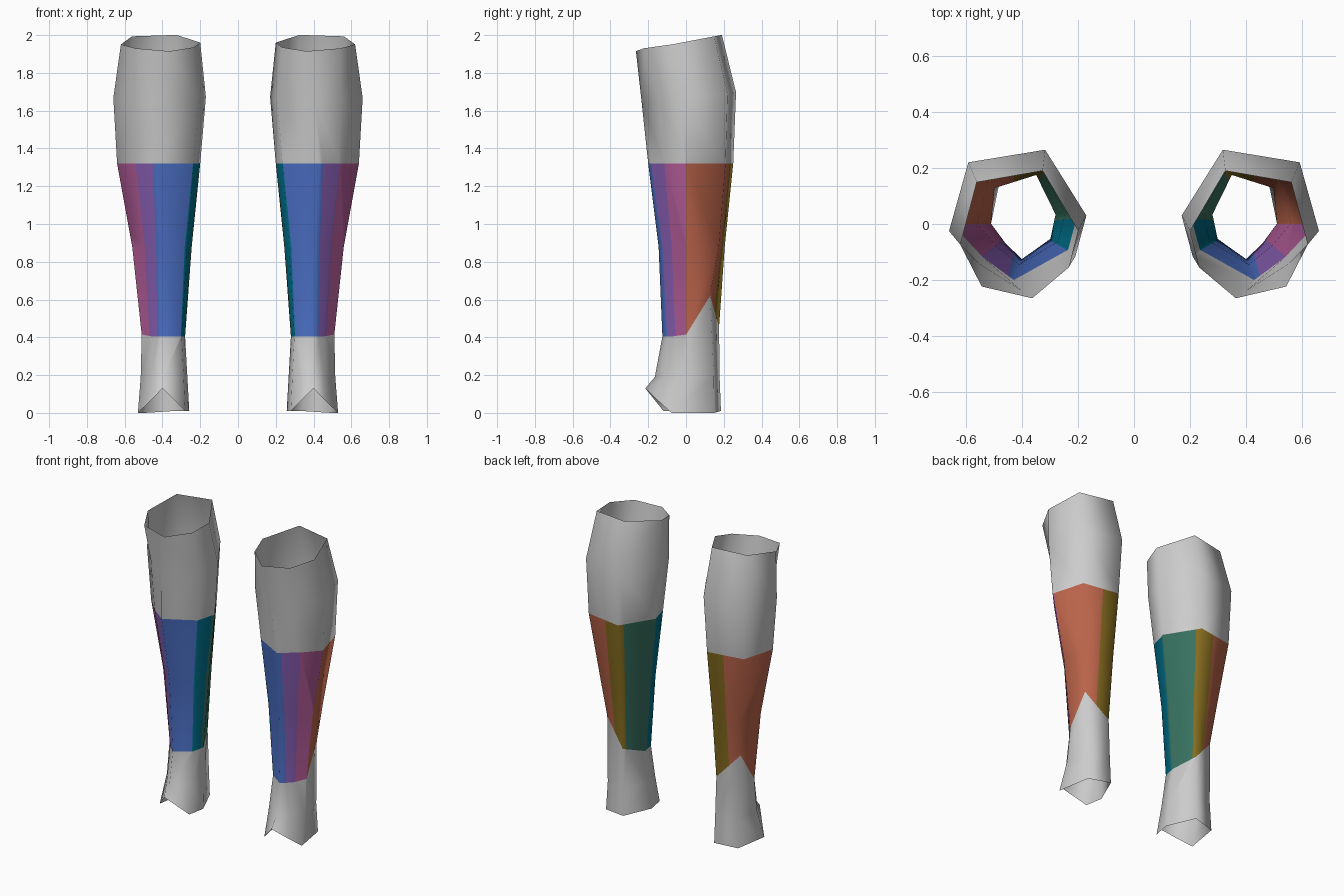
import bpy, bmesh, math
from mathutils import Vector

cube = bpy.data.objects.get("Cube")
if cube:
    bpy.data.objects.remove(cube, do_unlink=True)


def make_material(name, rgb):
    """Flat material from an sRGB triple."""
    linear = [c / 12.92 if c < 0.04 else ((c + 0.055) / 1.055) ** 2.4 for c in rgb]
    mat = bpy.data.materials.new(name)
    mat.use_nodes = True
    mat.diffuse_color = (*linear, 1)
    bsdf = mat.node_tree.nodes["Principled BSDF"]
    bsdf.inputs["Base Color"].default_value = (*linear, 1)
    bsdf.inputs["Roughness"].default_value = 0.8
    return mat


materials = [make_material(*m) for m in (
    ("light grey", (0.8, 0.8, 0.8)),
    ("orange", (0.73, 0.39, 0.29)),
    ("olive", (0.52, 0.42, 0.12)),
    ("green", (0.22, 0.45, 0.38)),
    ("teal", (0.0, 0.44, 0.55)),
    ("blue", (0.29, 0.43, 0.76)),
    ("purple", (0.53, 0.37, 0.7)),
    ("magenta", (0.7, 0.36, 0.6)),
)]

# Angle, seen from above, where each painted strip ends (starting at the outer side)
STRIP_ENDS = (80, 112, 174, 210, 285, 321, 360)

# Seven-sided cross-section in a unit box, clockwise from the inner back corner
SECTION = ((.3, 1), (.86, .91), (1, .42), (.77, .18), (.52, 0), (.08, .24), (0, .53))
BACK_IN, BACK_OUT, OUTER, FRONT_OUT, FRONT, FRONT_IN, INNER = range(len(SECTION))

# Rings from the top: height, slope along y, x range, y range, corner shifts
RINGS = (
    (1.965, .19, .2, .62, -.265, .19, {FRONT: (-.055, 0, 0), FRONT_OUT: (.02, -.04, 0)}),
    (1.67, .1, .17, .66, -.235, .265, {FRONT: (-.02, 0, 0)}),
    (1.32, 0, .2, .64, -.2, .25, {}),
    (.88, 0, .245, .56, -.145, .205, {}),
    (.405, 0, .28, .51, -.125, .175,
     {BACK_OUT: (.02, -.02, .215), BACK_IN: (0, 0, .05), OUTER: (0, 0, .01)}),
    (.19, 0, .268, .515, -.165, .178, {}),
    (.01, 0, .258, .53, -.215, .185, {FRONT: (0, 0, .12), FRONT_OUT: (0, 0, .05),
     OUTER: (0, -.03, -.01), BACK_OUT: (0, 0, -.01)}),
)
PAINTED_BANDS = (2, 3)
AXIS = Vector((0.4, 0, 0))


def ring_points(z, slope, x0, x1, y0, y1, shifts):
    points = []
    for i, (u, v) in enumerate(SECTION):
        x, y = x0 + u * (x1 - x0), y0 + v * (y1 - y0)
        points.append(Vector((x, y, z + slope * y)) + Vector(shifts.get(i, (0, 0, 0))))
    return points


def build_leg(name, side):
    bm = bmesh.new()
    rings = [[bm.verts.new(p) for p in ring_points(*r)] for r in RINGS]
    # Open tube lofted through the rings
    n = len(SECTION)
    for band, (upper, lower) in enumerate(zip(rings, rings[1:])):
        for i in range(n):
            j = (i + 1) % n
            face = bm.faces.new((upper[i], upper[j], lower[j], lower[i]))
            face.material_index = int(band in PAINTED_BANDS)
    # Cut the strip borders on the painted shin only
    for end in STRIP_ENDS:
        a = math.radians(end)
        out = Vector((math.cos(a), math.sin(a), 0))
        faces = [f for f in bm.faces if f.material_index
                 and max((v.co - AXIS).dot(out) for v in f.verts) > 0.05]
        geom = set(faces)
        for f in faces:
            geom.update(f.edges)
            geom.update(f.verts)
        bmesh.ops.bisect_plane(bm, geom=list(geom), dist=0.0005, plane_co=AXIS,
                               plane_no=(-out.y, out.x, 0))
    # Colour each strip by its direction from the leg axis
    for f in bm.faces:
        f.smooth = True
        if f.material_index:
            d = f.calc_center_median() - AXIS
            angle = math.degrees(math.atan2(d.y, d.x)) % 360
            f.material_index = 1 + sum(angle > e for e in STRIP_ENDS[:-1])
    # Mirror for the other side
    if side < 0:
        for v in bm.verts:
            v.co.x *= -1
        bmesh.ops.reverse_faces(bm, faces=bm.faces[:])
    mesh = bpy.data.meshes.new(name)
    bm.to_mesh(mesh)
    bm.free()
    for mat in materials:
        mesh.materials.append(mat)
    bpy.context.collection.objects.link(bpy.data.objects.new(name, mesh))


build_leg("left_lower_leg", 1)
build_leg("right_lower_leg", -1)
